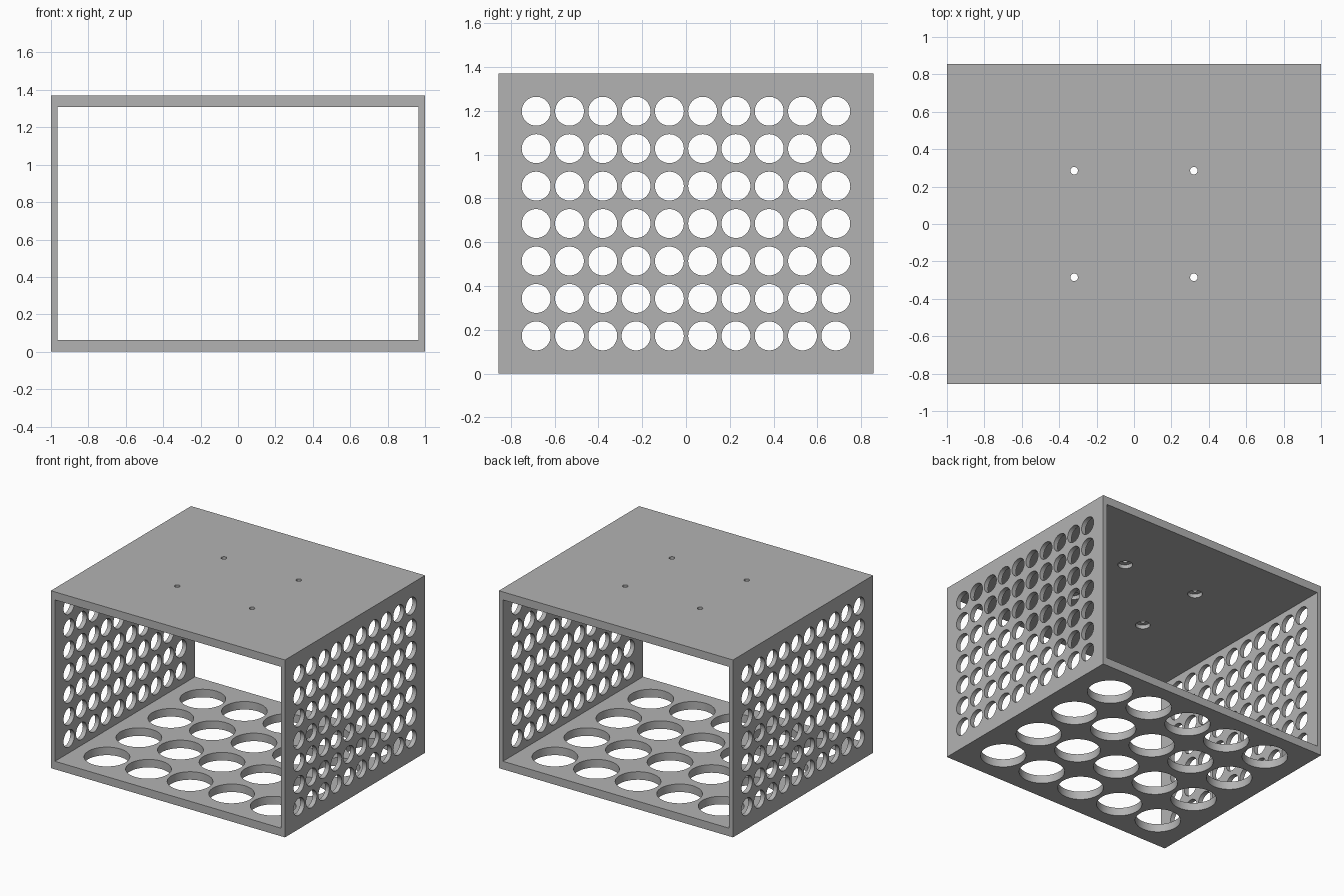
import bpy
import bmesh
from math import radians
from mathutils import Matrix, Vector

default = bpy.data.objects.get("Cube")
if default:
    bpy.data.objects.remove(default, do_unlink=True)

# Overall sizes
HALF_X, HALF_Y, HEIGHT = 1.0, 0.855, 1.37
SIDE_T, DECK_T = 0.035, 0.062

grey = bpy.data.materials.new("plain grey")
grey.use_nodes = True
grey.diffuse_color = (0.45, 0.45, 0.45, 1)
grey.node_tree.nodes["Principled BSDF"].inputs["Base Color"].default_value = grey.diffuse_color


def make_object(name, bm):
    bmesh.ops.recalc_face_normals(bm, faces=bm.faces)
    mesh = bpy.data.meshes.new(name)
    bm.to_mesh(mesh)
    bm.free()
    mesh.materials.append(grey)
    obj = bpy.data.objects.new(name, mesh)
    bpy.context.collection.objects.link(obj)
    return obj


def rods(name, centres, radius, length, axis="Z", sides=48):
    """One mesh holding a cylinder at every centre."""
    bm = bmesh.new()
    turn = Matrix.Rotation(radians(90), 4, "Y") if axis == "X" else Matrix()
    for c in centres:
        bmesh.ops.create_cone(bm, cap_ends=True, segments=sides, radius1=radius,
                              radius2=radius, depth=length,
                              matrix=Matrix.Translation(c) @ turn)
    return make_object(name, bm)


def spread(count, step):
    return [(i - (count - 1) / 2) * step for i in range(count)]


# Open-ended box: rectangular ring extruded front to back
bm = bmesh.new()
loops = []
for y in (-HALF_Y, HALF_Y):
    for dx, dz in ((0, 0), (SIDE_T, DECK_T)):
        x, low, high = HALF_X - dx, dz, HEIGHT - dz
        loops.append([bm.verts.new((px, y, pz)) for px, pz in
                      ((-x, low), (x, low), (x, high), (-x, high))])
front_out, front_in, back_out, back_in = loops
for a, b in ((front_out, front_in), (back_out, back_in),
             (front_out, back_out), (front_in, back_in)):
    for i in range(4):
        j = (i + 1) % 4
        bm.faces.new((a[i], a[j], b[j], b[i]))
shell = make_object("open_box_shell", bm)

# Hole patterns: side vents, floor openings, roof screw holes with counterbores
vents = [Vector((s * HALF_X, y, HEIGHT / 2 + z)) for s in (-1, 1)
         for y in spread(10, 0.152) for z in spread(7, 0.171)]
floor = [Vector((x, y, DECK_T / 2)) for x in spread(5, 0.355) for y in spread(4, 0.39)]
screws = [Vector((x, y, HEIGHT)) for x in (-0.32, 0.32) for y in (-0.285, 0.285)]
bores = [c - Vector((0, 0, DECK_T)) for c in screws]

cutters = [
    rods("side_vent_cutter", vents, 0.066, 0.2, "X"),
    rods("floor_opening_cutter", floor, 0.16, 0.2, sides=64),
    rods("screw_hole_cutter", screws, 0.02, 0.3, sides=32),
    rods("counterbore_cutter", bores, 0.052, 0.06, sides=32),
]
for cutter in cutters:
    mod = shell.modifiers.new(cutter.name, "BOOLEAN")
    mod.operation = "DIFFERENCE"
    mod.solver = "EXACT"
    mod.object = cutter

# Bake the cuts and drop the helpers
graph = bpy.context.evaluated_depsgraph_get()
shell_mesh = bpy.data.meshes.new_from_object(shell.evaluated_get(graph))
shell.modifiers.clear()
shell.data = shell_mesh
for cutter in cutters:
    bpy.data.objects.remove(cutter, do_unlink=True)

# Round hole walls, crisp rims
bpy.ops.object.select_all(action="DESELECT")
shell.select_set(True)
bpy.context.view_layer.objects.active = shell
bpy.ops.object.shade_smooth_by_angle(angle=radians(30))
